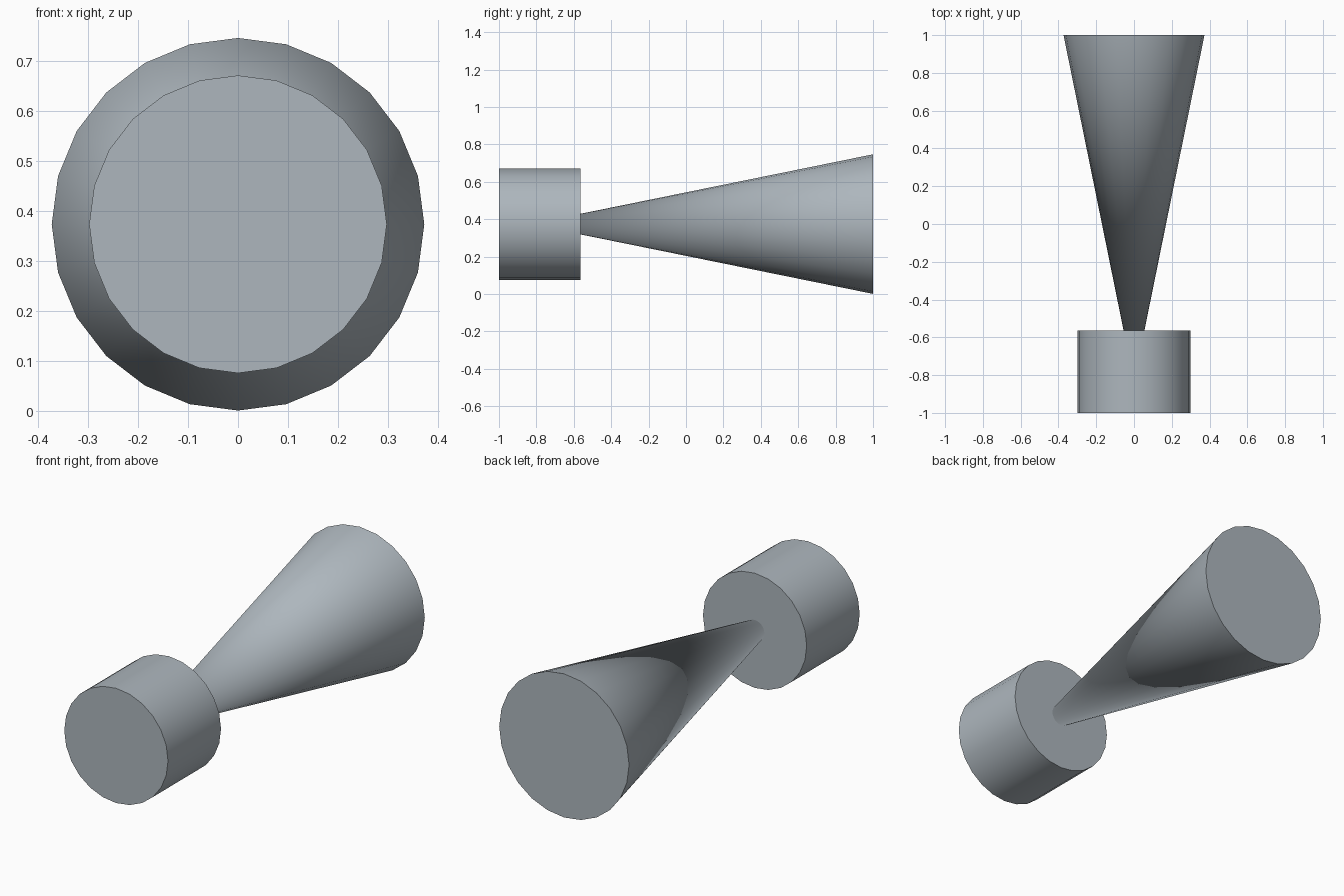
import bpy
from math import pi, radians

cube = bpy.data.objects.get("Cube")
if cube:
    bpy.data.objects.remove(cube, do_unlink=True)

SIDES = 24
AXIS_Z = 0.374

grey = bpy.data.materials.new("blue_grey")
grey.use_nodes = True
colour = (0.42, 0.47, 0.51, 1)
grey.diffuse_color = colour
grey.node_tree.nodes["Principled BSDF"].inputs["Base Color"].default_value = colour


def round_part(name, y_front, y_back, r_front, r_back):
    """Capped round solid along the y axis, smooth around and sharp at the rims."""
    bpy.ops.mesh.primitive_cone_add(
        vertices=SIDES, radius1=r_back, radius2=r_front, depth=y_back - y_front,
        location=(0, (y_front + y_back) / 2, AXIS_Z), rotation=(pi / 2, 0, 0))
    part = bpy.context.object
    part.name = name
    part.data.materials.append(grey)
    bpy.ops.object.transform_apply(location=False, rotation=True, scale=True)
    bpy.ops.object.shade_smooth_by_angle(angle=radians(30))
    return part


# Drum at the front
round_part("front_drum", -1.0, -0.565, 0.298, 0.298)

# Horn widening to the back, its tip buried in the drum
round_part("back_horn", -0.835, 1.0, 0.0, 0.373)
